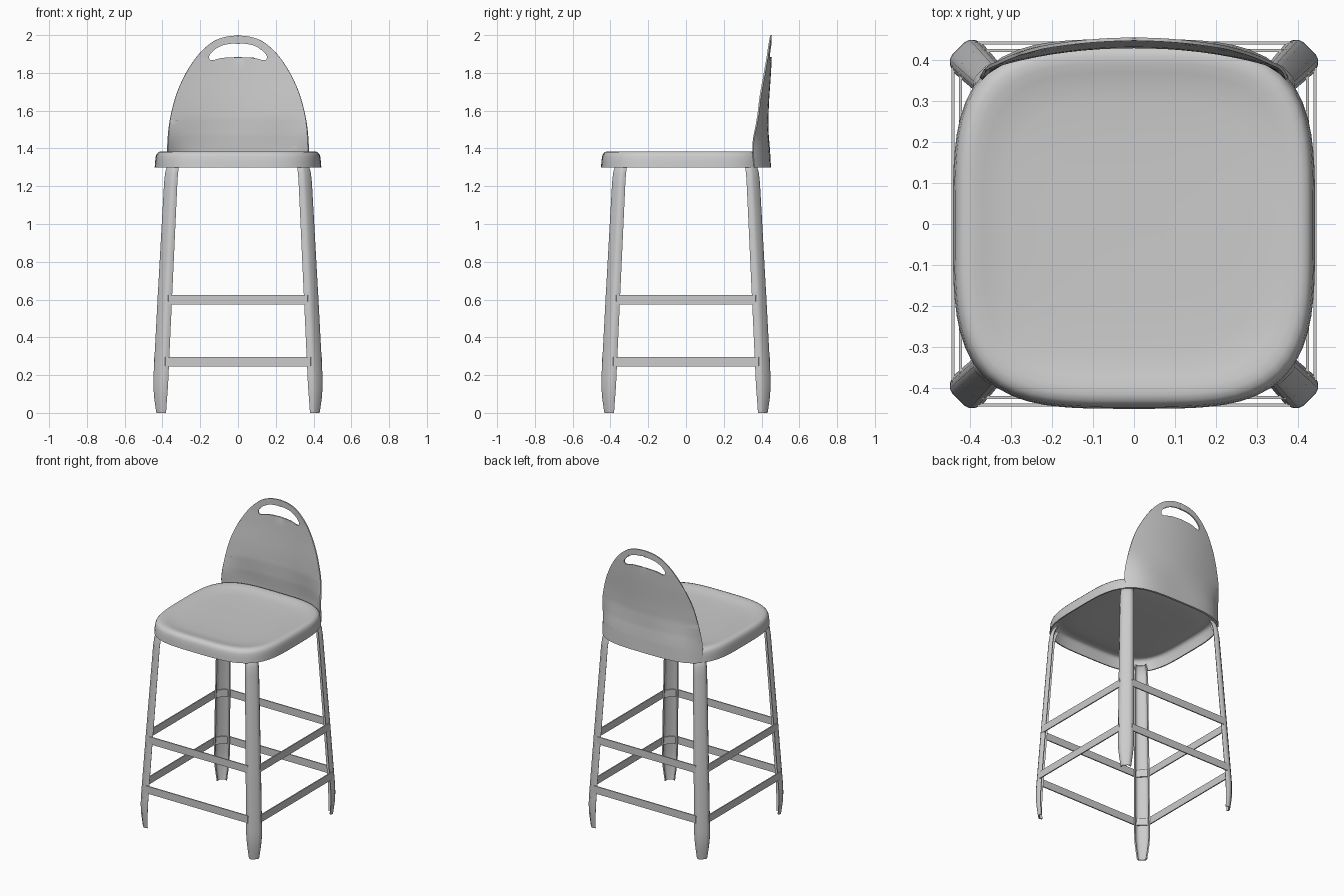
import bpy, bmesh, math
from mathutils import Vector

if "Cube" in bpy.data.objects:
    bpy.data.objects.remove(bpy.data.objects["Cube"])

grey = bpy.data.materials.new("light grey paint")
grey.diffuse_color = (0.6, 0.6, 0.6, 1)
grey.use_nodes = True
grey.node_tree.nodes["Principled BSDF"].inputs["Base Color"].default_value = grey.diffuse_color


def finish(name, bm, thickness, angle=40):
    """Turn a sheet into a thin, smooth shaded object."""
    bmesh.ops.recalc_face_normals(bm, faces=bm.faces[:])
    me = bpy.data.meshes.new(name)
    bm.to_mesh(me)
    bm.free()
    ob = bpy.data.objects.new(name, me)
    bpy.context.collection.objects.link(ob)
    me.materials.append(grey)
    mod = ob.modifiers.new("sheet thickness", 'SOLIDIFY')
    mod.thickness = thickness
    mod.offset = 0
    bpy.ops.object.select_all(action='DESELECT')
    ob.select_set(True)
    bpy.context.view_layer.objects.active = ob
    bpy.ops.object.modifier_apply(modifier=mod.name)
    bpy.ops.object.shade_smooth_by_angle(angle=math.radians(angle))
    return ob


def loft(bm, rows, closed):
    """Skin rows of points with quads."""
    vs = [[bm.verts.new(p) for p in row] for row in rows]
    n = len(vs[0])
    for a, b in zip(vs, vs[1:]):
        for i in range(n if closed else n - 1):
            j = (i + 1) % n
            bm.faces.new((a[i], a[j], b[j], b[i]))
    return vs


def interp(table, z):
    for (z0, a), (z1, b) in zip(table, table[1:]):
        if z <= z1:
            return a + (b - a) * max(0, (z - z0) / (z1 - z0))
    return table[-1][1]


def spline(points, steps=6, closed=False):
    """Catmull-Rom curve through 2D points."""
    p = [Vector(q) for q in points]
    n = len(p)
    get = (lambda i: p[i % n]) if closed else (lambda i: p[min(max(i, 0), n - 1)])
    out = []
    for i in range(n if closed else n - 1):
        a, b, c, d = (get(i + k) for k in (-1, 0, 1, 2))
        for s in range(steps):
            t = s / steps
            out.append(0.5 * (2 * b + (c - a) * t + (2 * a - 5 * b + 4 * c - d) * t * t
                              + (3 * b - a - 3 * c + d) * t ** 3))
    return out if closed else out + [p[-1]]


# Seat: hollow rounded-square pan with a shallow dish
POW, AX, AY = 3.7, 0.437, 0.443


def seat_ring(scale, z, n=80):
    pts = []
    for i in range(n):
        a = 2 * math.pi * i / n
        c, s = math.cos(a), math.sin(a)
        r = (abs(c) ** POW + abs(s) ** POW) ** (-1 / POW) * scale
        pts.append((AX * r * c, AY * r * s - 0.003, z))
    return pts


bm = bmesh.new()
profile = [(1.0, 1.30), (0.995, 1.33), (0.988, 1.355), (0.978, 1.368), (0.96, 1.377),
           (0.93, 1.381), (0.89, 1.380), (0.84, 1.375), (0.78, 1.369), (0.68, 1.365),
           (0.45, 1.362), (0.15, 1.361)]
rings = loft(bm, [seat_ring(s, z) for s, z in profile], True)
bm.faces.new(rings[-1])
finish("seat", bm, 0.008)

# Backrest: arched sheet with a handle slot, wrapped round the rear of the seat
half = spline([(0.372, 1.30), (0.372, 1.42), (0.360, 1.55), (0.328, 1.68), (0.280, 1.79),
               (0.215, 1.89), (0.140, 1.96), (0.070, 1.99), (0, 1.998)])
outline = half + [Vector((-p.x, p.y)) for p in reversed(half[:-1])]
slot_r = [(0, 1.956), (0.07, 1.949), (0.12, 1.926), (0.15, 1.895), (0.151, 1.873),
          (0.133, 1.867), (0.08, 1.879)]
slot = spline(slot_r + [(0, 1.883)] + [(-x, z) for x, z in reversed(slot_r[1:])], 4, True)

bm = bmesh.new()
edges = []
for loop in (outline, slot):
    v = [bm.verts.new((p.x, 0, p.y)) for p in loop]
    edges += [bm.edges.new((v[i], v[(i + 1) % len(v)])) for i in range(len(v))]
bmesh.ops.triangle_fill(bm, use_beauty=True, use_dissolve=False, edges=edges)
cuts = [((i * 0.04, 0, 0), (1, 0, 0)) for i in range(-9, 10)]
cuts += [((0, 0, 1.34 + i * 0.06), (0, 0, 1)) for i in range(11)]
for co, no in cuts:
    bmesh.ops.bisect_plane(bm, geom=bm.verts[:] + bm.edges[:] + bm.faces[:],
                           plane_co=co, plane_no=no)
lean = [(1.30, 0.446), (1.39, 0.441), (1.47, 0.434), (1.56, 0.432), (1.66, 0.436),
        (1.78, 0.445), (1.88, 0.450), (2.0, 0.450)]
for v in bm.verts:
    x, z = abs(v.co.x), v.co.z
    wrap = AY * (1 - (1 - (x / AX) ** POW) ** (1 / POW))
    bow = 0.4 * x * x
    t = min(max((z - 1.385) / 0.22, 0), 1)
    t = t * t * (3 - 2 * t)
    v.co.y = interp(lean, z) - wrap * (1 - t) - bow * t
finish("backrest", bm, 0.008, 50)

# Legs: shallow channels set across the corners, splayed, with tapered feet
section = [(-0.046, -0.030), (-0.041, -0.014), (-0.032, -0.004), (-0.020, 0),
           (0.020, 0), (0.032, -0.004), (0.041, -0.014), (0.046, -0.030)]
# height, diagonal position, width scale
leg_rows = [(0, 0.416, 0.62), (0.02, 0.418, 0.68), (0.08, 0.423, 0.85), (0.14, 0.425, 0.98),
            (0.19, 0.424, 1.0), (0.6, 0.403, 0.96), (1.22, 0.370, 0.88),
            (1.27, 0.365, 0.85), (1.30, 0.358, 0.80), (1.325, 0.345, 0.70)]
R = math.sqrt(0.5)
for sx, side in ((-1, "left"), (1, "right")):
    for sy, end in ((-1, "front"), (1, "back")):
        bm = bmesh.new()
        loft(bm, [[(sx * (c + (t * s + n * s) * R), sy * (c + (n * s - t * s) * R), z)
                   for t, n in section] for z, c, s in leg_rows], False)
        finish(f"{end}_{side}_leg", bm, 0.008, 50)

# Footrest frames: thin flat bands running inside the legs
for name, z, h, c in (("lower_rung_frame", 0.27, 0.441, 0.420),
                      ("upper_rung_frame", 0.60, 0.423, 0.403)):
    k = 2 * c - 0.016 - h
    ring = [(h, -k), (h, k), (k, h), (-k, h), (-h, k), (-h, -k), (-k, -h), (k, -h)]
    bm = bmesh.new()
    loft(bm, [[(x, y, z + d) for x, y in ring] for d in (-0.025, 0.025)], True)
    finish(name, bm, 0.008, 30)
